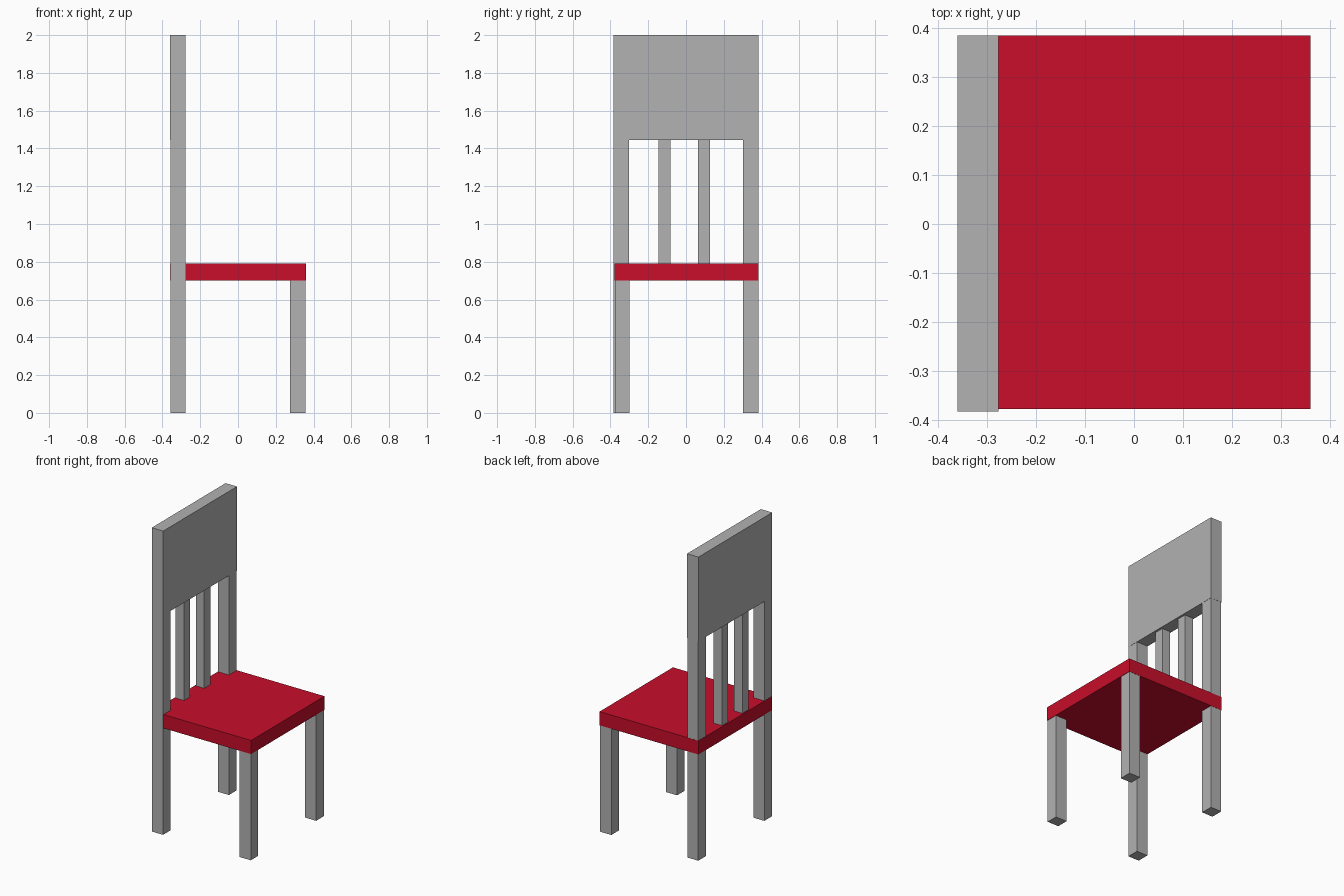
import bpy

if "Cube" in bpy.data.objects:
    bpy.data.objects.remove(bpy.data.objects["Cube"])


def material(name, color):
    m = bpy.data.materials.new(name)
    m.diffuse_color = (*color, 1.0)
    m.use_nodes = True
    m.node_tree.nodes["Principled BSDF"].inputs["Base Color"].default_value = m.diffuse_color
    return m


grey = material("grey_paint", (0.445, 0.445, 0.445))
red = material("red_seat", (0.578, 0.0044, 0.023))


def box(name, x, y, z, mat):
    """Box spanning the given (min, max) ranges."""
    bpy.ops.mesh.primitive_cube_add(size=1)
    ob = bpy.context.object
    ob.name = name
    for v in ob.data.vertices:
        for i, (lo, hi) in enumerate((x, y, z)):
            v.co[i] = hi if v.co[i] > 0 else lo
    ob.data.materials.append(mat)
    return ob


SEAT_LOW, SEAT_TOP, PANEL_LOW = 0.70, 0.79, 1.445
BACK_X = (-0.358, -0.278)

# seat
box("seat", (-0.36, 0.36), (-0.378, 0.385), (SEAT_LOW, SEAT_TOP), red)

# front legs
for side, y in (("right", (-0.377, -0.30)), ("left", (0.303, 0.384))):
    box("front_leg_" + side, (0.275, 0.357), y, (0, SEAT_LOW), grey)

# back posts: one runs past the seat edge, the other is split by the seat
box("back_post_right", BACK_X, (-0.383, -0.303), (0, PANEL_LOW), grey)
box("back_leg_left", BACK_X, (0.303, 0.384), (0, SEAT_LOW), grey)
box("back_post_left", BACK_X, (0.303, 0.384), (SEAT_TOP, PANEL_LOW), grey)

# back slats
for i, y in enumerate(((-0.146, -0.083), (0.064, 0.128))):
    box(f"back_slat_{i + 1}", (-0.352, -0.291), y, (SEAT_TOP, PANEL_LOW), grey)

# back panel
box("back_panel", (-0.36, -0.277), (-0.383, 0.385), (PANEL_LOW, 2.0), grey)
